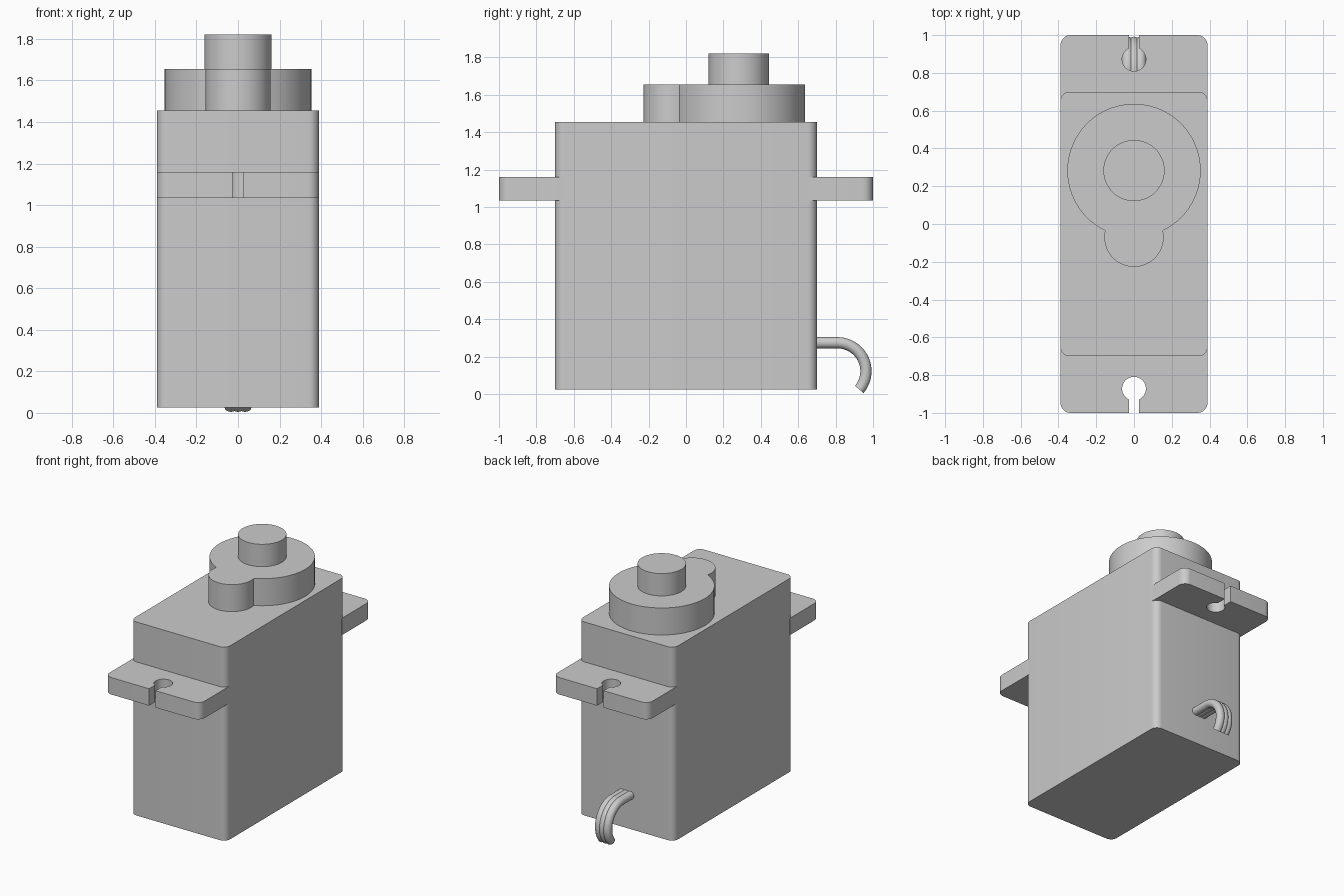
import bpy, bmesh
from math import pi, radians, sin, cos, acos, asin, sqrt
from mathutils import Vector

if "Cube" in bpy.data.objects:
    bpy.data.objects.remove(bpy.data.objects["Cube"], do_unlink=True)

grey = bpy.data.materials.new("light grey plastic")
grey.use_nodes = True
COLOUR = (0.6, 0.6, 0.6, 1)
grey.diffuse_color = COLOUR
grey.node_tree.nodes["Principled BSDF"].inputs["Base Color"].default_value = COLOUR


def finish(name, bm):
    bmesh.ops.recalc_face_normals(bm, faces=bm.faces)
    mesh = bpy.data.meshes.new(name)
    bm.to_mesh(mesh)
    bm.free()
    mesh.materials.append(grey)
    obj = bpy.data.objects.new(name, mesh)
    bpy.context.collection.objects.link(obj)
    bpy.ops.object.select_all(action="DESELECT")
    obj.select_set(True)
    bpy.context.view_layer.objects.active = obj
    bpy.ops.object.shade_smooth_by_angle(angle=radians(35))
    return obj


def arc(cx, cy, r, start, end, steps):
    return [(cx + r * cos(start + (end - start) * i / steps),
             cy + r * sin(start + (end - start) * i / steps)) for i in range(steps + 1)]


def extrude(name, outline, z0, z1):
    bm = bmesh.new()
    face = bm.faces.new([bm.verts.new((x, y, z0)) for x, y in outline])
    top = bmesh.ops.extrude_face_region(bm, geom=[face], use_keep_orig=True)
    verts = [g for g in top["geom"] if isinstance(g, bmesh.types.BMVert)]
    bmesh.ops.translate(bm, verts=verts, vec=(0, 0, z1 - z0))
    return finish(name, bm)


# Main case: upright box with rounded vertical corners
HALF_X, HALF_Y, R = 0.39, 0.70, 0.05
case = []
for k, (sx, sy) in enumerate([(1, 1), (-1, 1), (-1, -1), (1, -1)]):
    case += arc(sx * (HALF_X - R), sy * (HALF_Y - R), R, k * pi / 2, (k + 1) * pi / 2, 8)
extrude("case", case, 0.025, 1.455)

# Mounting tabs with keyhole slots
SLOT, HOLE_R, HOLE_Y, TAB_R = 0.027, 0.063, 0.872, 0.055
gap = asin(SLOT / HOLE_R)
tab = [(HALF_X, 0.655)]
tab += arc(HALF_X - TAB_R, 1 - TAB_R, TAB_R, 0, pi / 2, 8)
tab += [(SLOT, 1)]
tab += arc(0, HOLE_Y, HOLE_R, pi / 2 - gap, -1.5 * pi + gap, 36)
tab += [(-SLOT, 1)]
tab += arc(TAB_R - HALF_X, 1 - TAB_R, TAB_R, pi / 2, pi, 8)
tab += [(-HALF_X, 0.655)]
for name, side in (("front_mounting_tab", -1), ("back_mounting_tab", 1)):
    extrude(name, [(x, y * side) for x, y in tab], 1.035, 1.16)

# Gear housing: one outline around two overlapping circles
BIG_Y, BIG_R, SMALL_Y, SMALL_R = 0.283, 0.353, -0.07, 0.157
d = BIG_Y - SMALL_Y
a = (d * d + BIG_R ** 2 - SMALL_R ** 2) / (2 * d)
big = acos(a / BIG_R)
small = acos((d - a) / SMALL_R)
housing = arc(0, BIG_Y, BIG_R, -pi / 2 + big, 1.5 * pi - big, 64)
housing += arc(0, SMALL_Y, SMALL_R, pi / 2 + small, 2.5 * pi - small, 32)[1:-1]
extrude("gear_housing", housing, 1.455, 1.655)

# Output shaft
extrude("output_shaft", arc(0, BIG_Y, 0.162, 0, 2 * pi, 48)[:-1], 1.655, 1.82)

# Cable: three wires side by side, bending down behind the case
WIRE_R, SIDES = 0.03, 20
bend = arc(0.81, 0.122, 0.152, pi / 2, radians(-40), 24)
path = [(0.68, 0.274)] + bend
for name, x in (("left_wire", 0.034), ("middle_wire", 0), ("right_wire", -0.034)):
    bm = bmesh.new()
    rings = []
    for i, (y, z) in enumerate(path):
        t = max(i - 1, 0) / (len(bend) - 1)
        ang = pi / 2 + (radians(-40) - pi / 2) * t
        out = Vector((0, cos(ang), sin(ang)))
        rings.append([bm.verts.new(Vector((x, y, z)) + WIRE_R * (
            out * sin(2 * pi * j / SIDES) + Vector((cos(2 * pi * j / SIDES), 0, 0))))
            for j in range(SIDES)])
    for lo, hi in zip(rings, rings[1:]):
        for j in range(SIDES):
            k = (j + 1) % SIDES
            bm.faces.new((lo[j], lo[k], hi[k], hi[j]))
    bm.faces.new(rings[0])
    bm.faces.new(rings[-1])
    finish(name, bm)
